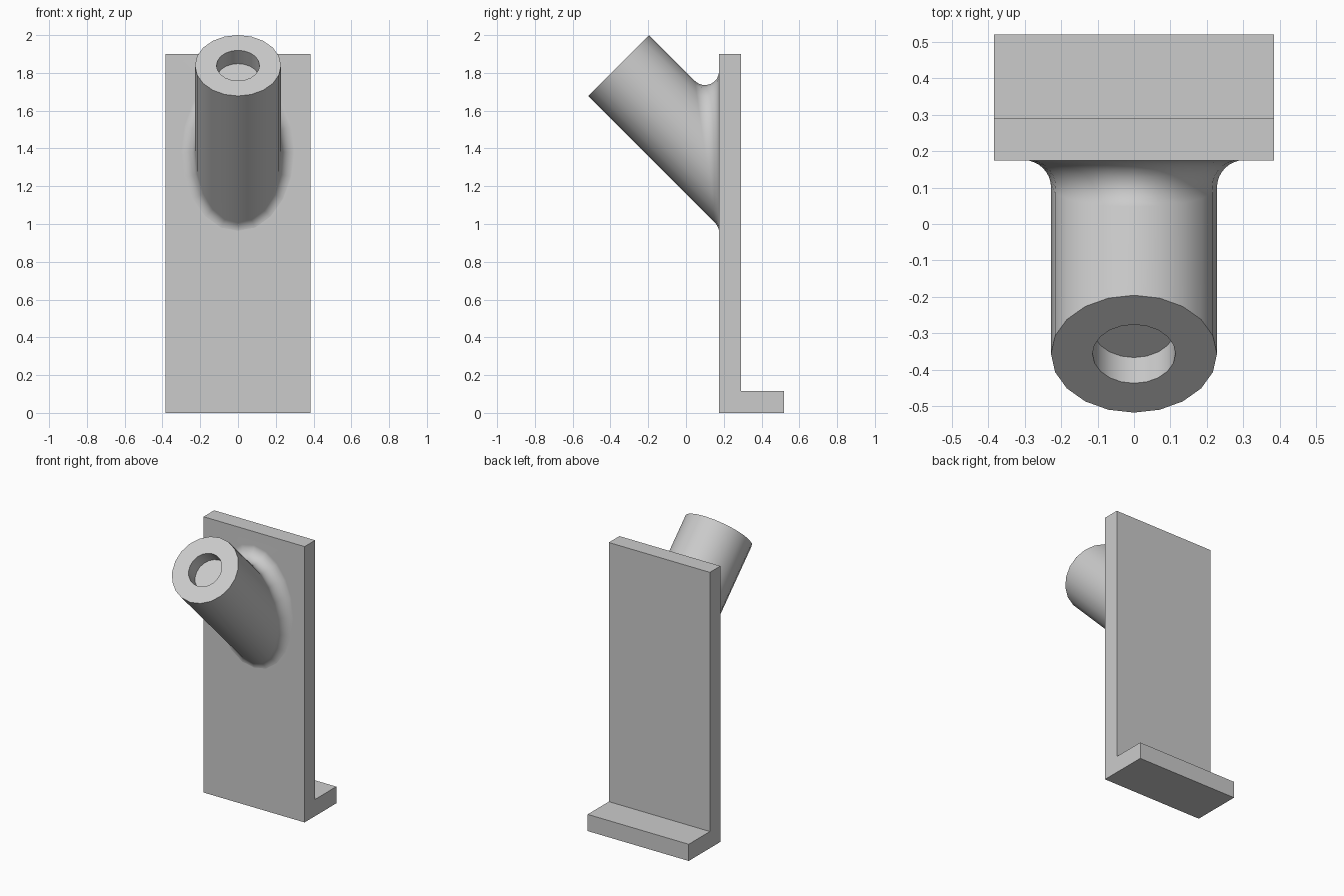
import bpy, bmesh, math
from mathutils import Vector

if "Cube" in bpy.data.objects:
    bpy.data.objects.remove(bpy.data.objects["Cube"])

grey = bpy.data.materials.new("light grey")
grey.diffuse_color = (0.6, 0.6, 0.6, 1)
grey.use_nodes = True
grey.node_tree.nodes["Principled BSDF"].inputs["Base Color"].default_value = grey.diffuse_color


def make_object(name, bm):
    bmesh.ops.recalc_face_normals(bm, faces=bm.faces[:])
    mesh = bpy.data.meshes.new(name)
    bm.to_mesh(mesh)
    bm.free()
    mesh.materials.append(grey)
    obj = bpy.data.objects.new(name, mesh)
    bpy.context.collection.objects.link(obj)
    return obj


# L-shaped bracket: upright plate with a foot at the back
HALF_W, FRONT, BACK, FOOT = 0.385, 0.175, 0.29, 0.52
profile = [(FRONT, 0), (FOOT, 0), (FOOT, 0.115), (BACK, 0.115), (BACK, 1.9), (FRONT, 1.9)]
bm = bmesh.new()
side = bm.faces.new([bm.verts.new((-HALF_W, y, z)) for y, z in profile])
ext = bmesh.ops.extrude_face_region(bm, geom=[side])["geom"]
bmesh.ops.translate(bm, vec=(2 * HALF_W, 0, 0),
                    verts=[v for v in ext if isinstance(v, bmesh.types.BMVert)])
bracket = make_object("bracket", bm)

# Slanted peg with a blind hole and a rolling-ball fillet onto the plate
SIDES, ARC = 20, 8
R, HOLE_R, HOLE_DEPTH, FILLET = 0.228, 0.114, 0.1, 0.075
tip = Vector((0, -0.357, 1.839))
s = math.sqrt(0.5)
axis, up, right = Vector((0, -s, s)), Vector((0, s, s)), Vector((1, 0, 0))
plate_dir = Vector((0, 1, 0))


def column(t):
    """Points along one side line, from the hole floor to inside the plate."""
    n = right * math.cos(t) + up * math.sin(t)
    pts = [tip + n * HOLE_R - axis * HOLE_DEPTH, tip + n * HOLE_R, tip + n * R]
    ball = tip + n * (R + FILLET)
    ball -= axis * ((FRONT + 0.0004 - FILLET - ball.y) / s)
    a = (-n).angle(plate_dir)
    for k in range(ARC + 1):
        f = k / ARC
        d = (-n * math.sin((1 - f) * a) + plate_dir * math.sin(f * a)) / math.sin(a)
        pts.append(ball + d * FILLET)
    pts.append(pts[-1] + plate_dir * 0.04)
    return pts


bm = bmesh.new()
cols = [[bm.verts.new(p) for p in column(2 * math.pi * i / SIDES)] for i in range(SIDES)]
for i in range(SIDES):
    a, b = cols[i], cols[(i + 1) % SIDES]
    for k in range(len(a) - 1):
        bm.faces.new((a[k], a[k + 1], b[k + 1], b[k]))
bm.faces.new([c[0] for c in cols])
bm.faces.new([c[-1] for c in cols])
peg = make_object("peg", bm)

# Fuse the peg into the bracket
union = bracket.modifiers.new("fuse peg", "BOOLEAN")
union.operation, union.solver, union.object = "UNION", "EXACT", peg
bpy.context.view_layer.objects.active = bracket
bracket.select_set(True)
bpy.ops.object.modifier_apply(modifier=union.name)
bpy.data.objects.remove(peg)

# Smooth round surfaces, flat plates
bpy.ops.object.shade_smooth_by_angle(angle=math.radians(35))
weighted = bracket.modifiers.new("flat plate shading", "WEIGHTED_NORMAL")
weighted.keep_sharp = True
